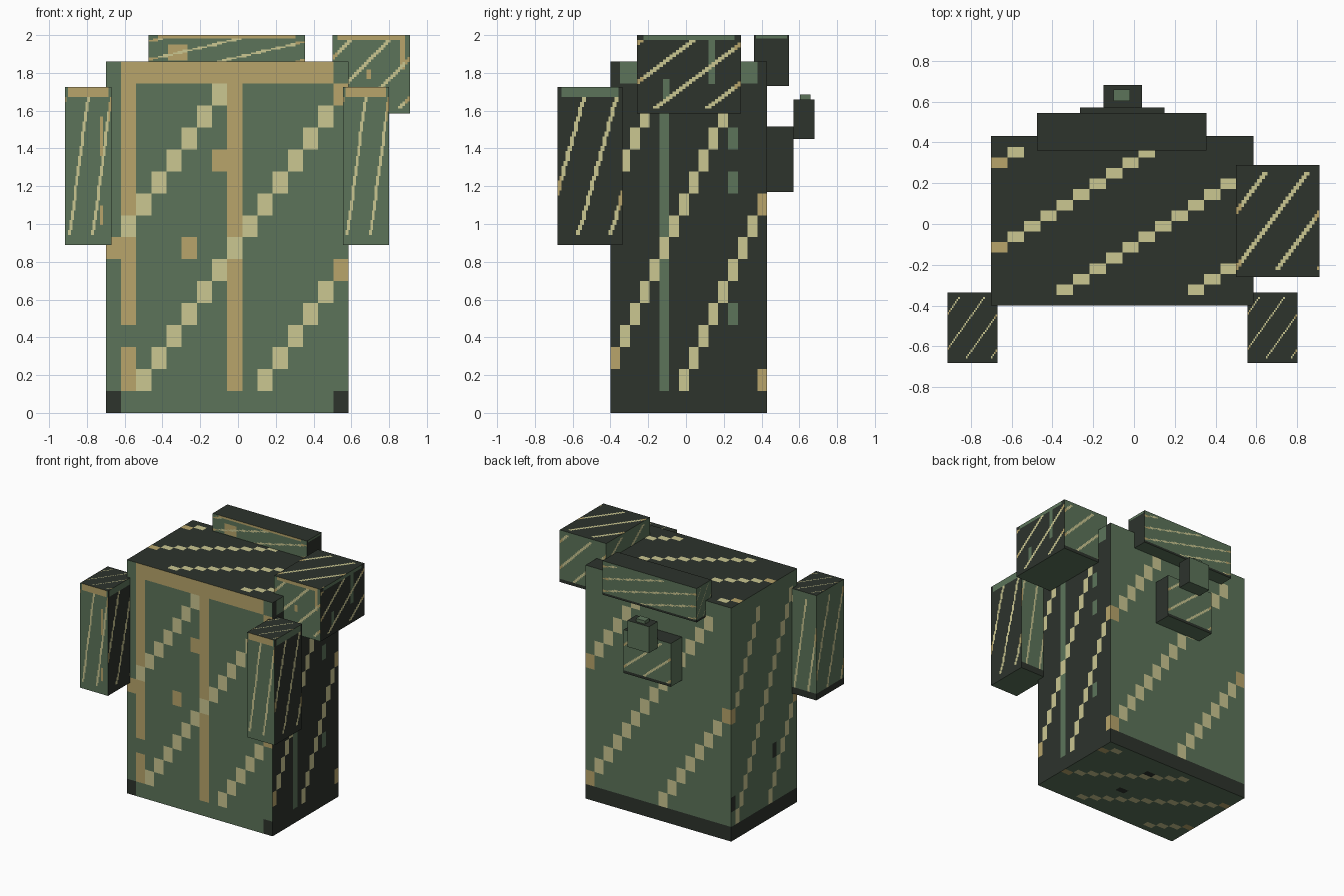
import bpy
import bmesh
from mathutils import Vector

cube = bpy.data.objects.get("Cube")
if cube:
    bpy.data.objects.remove(cube)


# Materials
def linear(channel):
    c = channel / 255
    return c / 12.92 if c <= 0.04045 else ((c + 0.055) / 1.055) ** 2.4


def material(name, rgb):
    mat = bpy.data.materials.new(name)
    color = [linear(c) for c in rgb] + [1.0]
    mat.use_nodes = True
    mat.diffuse_color = color
    bsdf = next(n for n in mat.node_tree.nodes if n.type == 'BSDF_PRINCIPLED')
    bsdf.inputs["Base Color"].default_value = color
    return mat


MATERIALS = [
    material("moss_green", (92, 116, 90)),
    material("dark_green", (45, 51, 44)),
    material("tan", (184, 165, 107)),
    material("pale_straw", (203, 199, 145)),
]
GREEN, DARK, TAN, STRAW = range(4)


# Pattern: base colour, rectangular trims on a 16 x 16 layout, then diagonal stripes
def pattern(base, shift=None, slope=1.0, trims=(), width=1.0):
    def rule(col, row, n):
        scale = n / 16
        c, r = int(col / scale), int(row / scale)
        color = base
        for c0, c1, r0, r1, trim in trims:
            if c0 <= c <= c1 and r0 <= r <= r1:
                color = trim
        if shift is not None and 1 <= r <= 14:
            phase = (row * slope / scale - col / scale - shift) % 8
            if phase < width or phase > 7.999:
                color = TAN if c in (0, 15) else STRAW
        return color
    return rule


def build_box(name, x, y, z, sides, n=32):
    """Box whose six sides are grids coloured by their pattern."""
    (x0, x1), (y0, y1), (z0, z1) = x, y, z
    dx, dy, dz = Vector((x1 - x0, 0, 0)), Vector((0, y1 - y0, 0)), Vector((0, 0, z1 - z0))
    frames = {
        "front": ((x0, y0, z0), dx, dz),
        "left": ((x1, y0, z0), dy, dz),
        "back": ((x1, y1, z0), -dx, dz),
        "right": ((x0, y1, z0), -dy, dz),
        "top": ((x0, y0, z1), dx, dy),
        "bottom": ((x1, y0, z0), -dx, dy),
    }
    bm = bmesh.new()
    for side, (origin, u, v) in frames.items():
        rule = sides[side]
        grid = [[bm.verts.new(Vector(origin) + u * i / n + v * j / n)
                 for i in range(n + 1)] for j in range(n + 1)]
        for j in range(n):
            for i in range(n):
                face = bm.faces.new((grid[j][i], grid[j][i + 1],
                                     grid[j + 1][i + 1], grid[j + 1][i]))
                face.material_index = rule(i, j, n)
    bmesh.ops.remove_doubles(bm, verts=bm.verts, dist=0.0001)
    mesh = bpy.data.meshes.new(name)
    bm.to_mesh(mesh)
    bm.free()
    for mat in MATERIALS:
        mesh.materials.append(mat)
    obj = bpy.data.objects.new(name, mesh)
    bpy.context.collection.objects.link(obj)
    return obj


# Shared trims
tan_cap = (1, 14, 15, 15, TAN)
green_cap = (1, 14, 15, 15, GREEN)
dark_hem = (0, 15, 0, 0, DARK)

# Main body
build_box("body", (-0.70, 0.585), (-0.40, 0.43), (0, 1.86), {
    "front": pattern(GREEN, 7, trims=[
        tan_cap, (1, 1, 1, 2, TAN), (1, 1, 4, 14, TAN), (8, 8, 1, 14, TAN),
        (5, 5, 7, 7, TAN), (7, 7, 11, 11, TAN),
        (0, 0, 0, 0, DARK), (15, 15, 0, 0, DARK)]),
    "left": pattern(DARK, 2, trims=[
        green_cap, (5, 5, 1, 14, GREEN), (12, 12, 4, 4, GREEN),
        (12, 12, 10, 10, GREEN), (12, 12, 12, 12, GREEN)]),
    "back": pattern(GREEN, 1, trims=[dark_hem]),
    "right": pattern(GREEN, 0, trims=[
        dark_hem, (0, 0, 2, 2, DARK), (10, 10, 4, 4, DARK)]),
    "top": pattern(DARK, 5),
    "bottom": pattern(GREEN, 5, trims=[(6, 6, 12, 12, DARK), (6, 6, 6, 6, DARK)]),
}, n=16)

# Arms
arm_sides = {
    "front": pattern(GREEN, 6.5, 0.45, [tan_cap]),
    "left": pattern(DARK, 3.2, 0.68, [green_cap]),
    "back": pattern(GREEN, 5, 0.5, [dark_hem]),
    "right": pattern(GREEN, 2, 0.68, [dark_hem]),
    "top": pattern(DARK, 3, width=0.5),
    "bottom": pattern(GREEN),
}
right_arm_sides = dict(arm_sides, front=pattern(GREEN, 6.5, 0.45, [
    tan_cap, (12, 12, 9, 12, TAN), (12, 12, 2, 3, TAN)]))
for name, x, sides in (("right_arm", (-0.915, -0.67), right_arm_sides),
                       ("left_arm", (0.555, 0.80), arm_sides)):
    build_box(name, x, (-0.68, -0.335), (0.89, 1.725), sides)

# Block on the left shoulder
build_box("shoulder_block", (0.50, 0.91), (-0.26, 0.29), (1.585, 2.0), {
    "front": pattern(GREEN, 3, trims=[
        tan_cap, (14, 14, 9, 15, TAN), (7, 7, 7, 8, TAN)]),
    "left": pattern(DARK, 5.8, trims=[
        green_cap, (11, 11, 6, 14, GREEN), (4, 4, 3, 6, GREEN)]),
    "back": pattern(GREEN, 4, trims=[dark_hem]),
    "right": pattern(GREEN, 1, trims=[dark_hem]),
    "top": pattern(DARK, 0.8, width=0.8),
    "bottom": pattern(GREEN),
})

# Bar across the upper back
build_box("back_bar", (-0.475, 0.355), (0.36, 0.545), (1.73, 2.0), {
    "front": pattern(GREEN, 3, 1.4, [tan_cap, (2, 3, 8, 12, TAN)]),
    "left": pattern(DARK, trims=[green_cap]),
    "back": pattern(GREEN, 2, 1.4, [dark_hem]),
    "right": pattern(GREEN, 2, trims=[dark_hem], width=0.5),
    "top": pattern(DARK),
    "bottom": pattern(GREEN),
})

# Pouch, knob and nub on the back
plain = {side: pattern(GREEN) for side in ("front", "back", "right", "bottom")}
plain.update(left=pattern(DARK), top=pattern(DARK))
build_box("back_pouch", (-0.265, 0.15), (0.43, 0.57), (1.17, 1.515),
          dict(plain, back=pattern(GREEN, 2, trims=[dark_hem])))
build_box("back_knob", (-0.15, 0.04), (0.57, 0.68), (1.45, 1.66), plain, n=4)
build_box("knob_nub", (-0.10, -0.02), (0.603, 0.66), (1.66, 1.685),
          dict(plain, left=pattern(GREEN), top=pattern(GREEN)), n=1)
